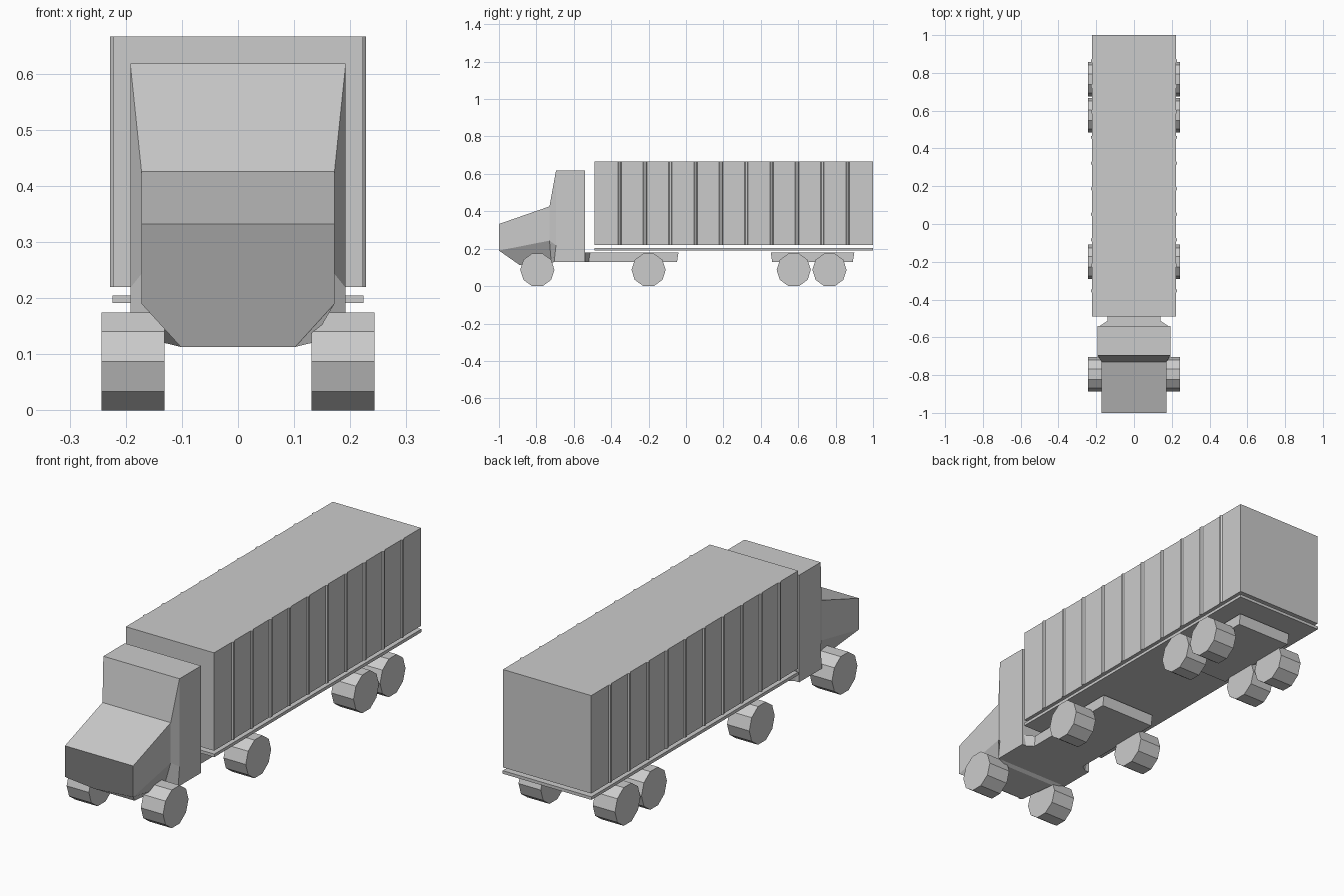
import bpy, bmesh, math
from mathutils import Matrix

if "Cube" in bpy.data.objects:
    bpy.data.objects.remove(bpy.data.objects["Cube"])


def finish(name, bm):
    bmesh.ops.recalc_face_normals(bm, faces=bm.faces)
    mesh = bpy.data.meshes.new(name)
    bm.to_mesh(mesh)
    bm.free()
    ob = bpy.data.objects.new(name, mesh)
    bpy.context.collection.objects.link(ob)
    return ob


def loft(name, rings):
    """Skin a list of closed rings and cap both ends."""
    bm = bmesh.new()
    vs = [[bm.verts.new(p) for p in r] for r in rings]
    n = len(vs[0])
    for a, b in zip(vs, vs[1:]):
        for i in range(n):
            j = (i + 1) % n
            bm.faces.new((a[i], a[j], b[j], b[i]))
    bm.faces.new(vs[0])
    bm.faces.new(vs[-1])
    return finish(name, bm)


def mirrored(half):
    return half + [(-x, y, z) for x, y, z in reversed(half)]


def box(name, hx, y0, y1, z0, z1, slope0=0, slope1=0):
    """Box symmetric in x; slopes shorten the underside at each end."""
    return loft(name, [
        mirrored([(hx, y0, z1), (hx, y0 + slope0, z0)]),
        mirrored([(hx, y1, z1), (hx, y1 - slope1, z0)])])


# Cab: stations from nose to back wall, each (top, sill, underside)
cab_stations = [
    [(.172, -1, .332), (.172, -1, .19), (.102, -.89, .113)],
    [(.172, -.73, .426), (.172, -.73, .243), (.131, -.72, .12)],
    [(.192, -.695, .618), (.192, -.695, .218), (.192, -.705, .13)],
    [(.192, -.54, .618), (.192, -.54, .20), (.192, -.54, .13)],
]
loft("cab", [mirrored(s) for s in cab_stations])

# Tractor chassis, flared out to meet the cab
loft("tractor_chassis", [
    mirrored([(hx, y, .18), (hx, y - d, .13)])
    for hx, y, d in [(.19, -.545, .007), (.14, -.513, .007), (.14, -.04, .008)]])

# Trailer body, floor plate and rear bogie
box("trailer_box", .2225, -.49, 1.0, .22, .666)
box("trailer_floor", .2235, -.49, 1.0, .191, .205)
box("rear_bogie", .14, .453, .90, .13, .18, .008, .008)

# Vertical ribs along both trailer walls
for i in range(1, 11):
    y = -.49 + i * 1.49 / 11
    for s in (-1, 1):
        plan = [(.220, -.01), (.2225, -.01), (.228, -.005),
                (.228, .005), (.2225, .01), (.220, .01)]
        loft("trailer_rib", [[(s * x, y + dy, z) for x, dy in plan]
                             for z in (.22, .666)])

# Ten-sided wheels, flat side down
for y in (-.795, -.20, .576, .767):
    for s in (-1, 1):
        bm = bmesh.new()
        bmesh.ops.create_cone(bm, cap_ends=True, segments=10,
                              radius1=.0915, radius2=.0915, depth=.112)
        # spin so that a vertex points along +y, then lay the axis along x
        v = bm.verts[:][0].co
        spin = math.pi / 2 - math.atan2(v.y, v.x)
        bm.transform(Matrix.Translation((s * .187, y, .087))
                     @ Matrix.Rotation(math.pi / 2, 4, 'Y')
                     @ Matrix.Rotation(spin, 4, 'Z'))
        finish("wheel", bm)
